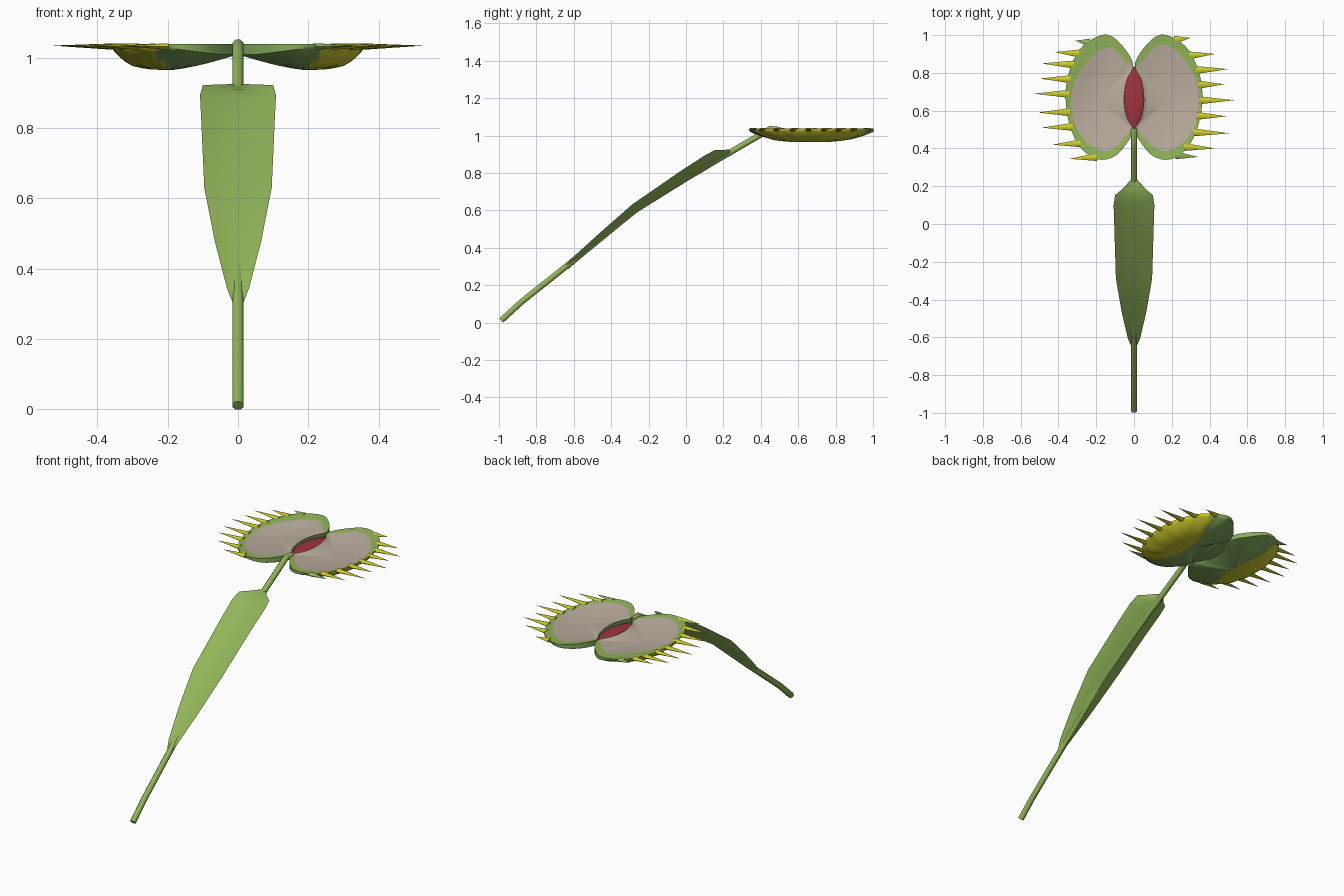
import bpy, bmesh, math
from mathutils import Vector

if "Cube" in bpy.data.objects:
    bpy.data.objects.remove(bpy.data.objects["Cube"])


def material(name, rgb):
    m = bpy.data.materials.new(name)
    m.diffuse_color = (*rgb, 1)
    m.use_nodes = True
    m.node_tree.nodes["Principled BSDF"].inputs["Base Color"].default_value = m.diffuse_color
    return m


GREEN = material("leaf green", (0.285, 0.46, 0.10))
DARK = material("deep green", (0.24, 0.40, 0.11))
YELLOW = material("yellow green", (0.63, 0.61, 0.025))
PINK = material("dusty pink", (0.50, 0.42, 0.345))
RED = material("crimson", (0.36, 0.033, 0.055))


def finish(name, bm, mats, angle=50):
    bmesh.ops.recalc_face_normals(bm, faces=bm.faces)
    me = bpy.data.meshes.new(name)
    bm.to_mesh(me)
    bm.free()
    for m in mats:
        me.materials.append(m)
    ob = bpy.data.objects.new(name, me)
    bpy.context.collection.objects.link(ob)
    bpy.ops.object.select_all(action='DESELECT')
    ob.select_set(True)
    bpy.context.view_layer.objects.active = ob
    bpy.ops.object.shade_smooth_by_angle(angle=math.radians(angle))
    return ob


def bridge(bm, a, b, mat=0):
    faces = []
    for i in range(len(a)):
        j = (i + 1) % len(a)
        f = bm.faces.new((a[i], a[j], b[j], b[i]))
        f.material_index = mat
        faces.append(f)
    return faces


# Stem: eight-sided tube along a bent path
path = [(-0.988, 0.011), (-0.88, 0.11), (-0.6, 0.333), (-0.27, 0.603), (0, 0.772),
        (0.17, 0.872), (0.4, 1.005), (0.45, 1.036), (0.505, 1.03)]
bm = bmesh.new()
rings = []
for i, (y, z) in enumerate(path):
    p, q = path[max(i - 1, 0)], path[min(i + 1, len(path) - 1)]
    t = Vector((0, q[0] - p[0], q[1] - p[1])).normalized()
    n = Vector((0, -t.z, t.y))
    ring = []
    for k in range(8):
        a = math.tau * (k + 0.5) / 8
        ring.append(bm.verts.new(Vector((0, y, z)) + 0.017 * (Vector((math.cos(a), 0, 0)) + n * math.sin(a))))
    rings.append(ring)
for a, b in zip(rings, rings[1:]):
    bridge(bm, a, b)
bm.faces.new(rings[0])
bm.faces.new(rings[-1])
finish("stem", bm, [GREEN])

# Leaf blade: solid with a nearly flat top and a keeled underside
# stations are (y, z, half width, edge lift)
stations = [(-0.64, .30, .016, .006), (-0.6, .335, .032, .014), (-0.45, .46, .066, .022),
            (-0.27, .605, .096, .032), (0, .773, .104, .047), (0.13, .85, .108, .053),
            (0.18, .88, .10, .05), (0.205, .895, .06, .034), (0.24, .913, .018, .014)]
bm = bmesh.new()
rows = []
for y, z, w, lift in stations:
    section = []
    for k in range(-4, 5):                                  # top, left to right
        u = k / 4
        section.append((u * w, lift * (0.72 + 0.28 * u * u)))
    for k in range(3, -4, -1):                              # underside, right to left
        u = k / 4
        section.append((u * w, -0.018 + (lift + 0.012) * abs(u)))
    rows.append([bm.verts.new((x, y - 0.55 * h, z + 0.83 * h)) for x, h in section])
for a, b in zip(rows, rows[1:]):
    bridge(bm, a, b)
bm.faces.new(rows[0])
bm.faces.new(rows[-1])
finish("leaf_blade", bm, [GREEN])

# Trap lobe outline, paired as (rim x, rim y, lining x, lining y)
outline = [(.052, .66, .054, .66), (.038, .76, .04, .76), (.004, .84, .01, .83),
           (.05, .93, .05, .87), (.13, 1.0, .12, .945), (.21, .985, .19, .94),
           (.29, .92, .265, .87), (.345, .80, .325, .77), (.362, .67, .345, .65),
           (.34, .52, .32, .52), (.28, .40, .26, .43), (.19, .342, .17, .385),
           (.10, .36, .10, .41), (.03, .44, .05, .46), (.004, .50, .012, .51),
           (.038, .57, .04, .57)]


def smooth_loop(pts, sub):
    out, n = [], len(pts)
    for i in range(n):
        p0, p1, p2, p3 = (Vector(pts[(i + d) % n]) for d in (-1, 0, 1, 2))
        for k in range(sub):
            t = k / sub
            out.append(0.5 * (2 * p1 + (p2 - p0) * t + (2 * p0 - 5 * p1 + 4 * p2 - p3) * t * t
                              + (3 * p1 - p0 - 3 * p2 + p3) * t ** 3))
    return out


LOOP = smooth_loop(outline, 4)
CX, CY = 0.19, 0.66


def lobe(name, side):
    bm = bmesh.new()
    # the left lining sits slightly lower and leaves a wider outer rim
    drop, shrink = (0.018, 0.012) if side < 0 else (0, 0)

    def ring(fn):
        return [bm.verts.new((side * x, y, z)) for x, y, z in (fn(i, p) for i, p in enumerate(LOOP))]

    def lining(s):
        def fn(i, p):
            away = min(1, max(0, (p[2] - 0.04) / 0.12))
            upper = min(1, max(0, (p[3] - 0.5) / 0.2))
            x, y = p[2] - shrink * away, p[3] - drop * away * upper
            return (CX + (x - CX) * s, CY + (y - CY) * s, 1.034 - 0.02 * (1 - s * s))
        return ring(fn)

    def shell(s):
        def fn(i, p):
            hinge = min(1, max(0, (0.22 - p[0]) / 0.17))       # 1 beside the hinge
            power = 3.6 - 2.2 * hinge
            rim = 1.03 - 0.022 * hinge
            ripple = 0.003 * math.cos(math.tau * i / 4) * (1 - hinge) * (0.5 < s < 1)
            return (CX + (p[0] - CX) * s, CY + (p[1] - CY) * s,
                    rim - (rim - 0.965) * (1 - s ** power) + ripple)
        return ring(fn)

    # Upper side: pink lining then green rim
    tops = [lining(s) for s in (0.15, 0.4, 0.65, 0.85, 1)]
    bm.faces.new(tops[0]).material_index = 1
    for a, b in zip(tops, tops[1:]):
        bridge(bm, a, b, 1)
    rim = ring(lambda i, p: (p[0], p[1], 1.038))
    bridge(bm, tops[-1], rim, 0)
    # Underside: green by the hinge, yellow outside
    shells = [shell(s) for s in (1, 0.95, 0.88, 0.78, 0.65, 0.5, 0.35, 0.2, 0.08)]
    under = bridge(bm, rim, shells[0])
    for a, b in zip(shells, shells[1:]):
        under += bridge(bm, a, b)
    under.append(bm.faces.new(shells[-1]))
    for f in under:
        c = f.calc_center_median()
        outer = abs(c.x) - 0.09 * ((c.y - CY) / 0.33) ** 2 > 0.17
        f.material_index = 3 if outer else 2
    finish(name, bm, [GREEN, PINK, DARK, YELLOW], 60)


lobe("right_lobe", 1)
lobe("left_lobe", -1)

# Marginal teeth: flattened cones listed by tip
TIPS = {
    1: [(.30, .985), (.43, .90), (.50, .82), (.48, .74), (.53, .655), (.49, .57), (.505, .48), (.43, .40), (.34, .355)],
    -1: [(.31, .97), (.42, .91), (.49, .85), (.50, .77), (.53, .69), (.51, .59), (.49, .51), (.43, .42), (.34, .345)],
}
for side, name, green_tooth in ((1, "right_teeth", 8), (-1, "left_teeth", 0)):
    bm = bmesh.new()
    for n, (tx, ty) in enumerate(TIPS[side]):
        by = CY + (ty - CY) * 0.97
        bx = min((p for p in LOOP if p[0] > 0.17), key=lambda p: abs(p[1] - by))[0] - 0.016
        d = Vector((tx - bx, ty - by, 0)).normalized()
        base = []
        for k in range(6):
            a = math.tau * k / 6
            off = Vector((-d.y, d.x, 0)) * 0.021 * math.cos(a)
            base.append(bm.verts.new((side * (bx + off.x), by + off.y, 1.031 + 0.011 * math.sin(a))))
        tip = bm.verts.new((side * tx, ty, 1.034))
        faces = [bm.faces.new(base)]
        for k in range(6):
            faces.append(bm.faces.new((base[k], base[(k + 1) % 6], tip)))
        for f in faces:
            f.material_index = 1 if n == green_tooth else 0
    finish(name, bm, [YELLOW, GREEN])

# Hinge: pointed lens between the lobes, red above and green below
bm = bmesh.new()
cols = []
for k in range(1, 12):
    t = -1 + k / 6
    w = 0.06 * (1 - t * t)
    cols.append([bm.verts.new((w * math.cos(a), 0.667 + 0.168 * t, 1.014 + 0.2 * w * math.sin(a)))
                 for a in (math.tau * j / 12 for j in range(12))])
for a, b in zip(cols, cols[1:]):
    bridge(bm, a, b)
for c, y in ((cols[0], 0.497), (cols[-1], 0.837)):
    tip = bm.verts.new((0, y, 1.014))
    for j in range(12):
        bm.faces.new((c[j], c[(j + 1) % 12], tip))
for f in bm.faces:
    f.material_index = 0 if f.calc_center_median().z > 1.014 else 1
finish("hinge", bm, [RED, DARK])
